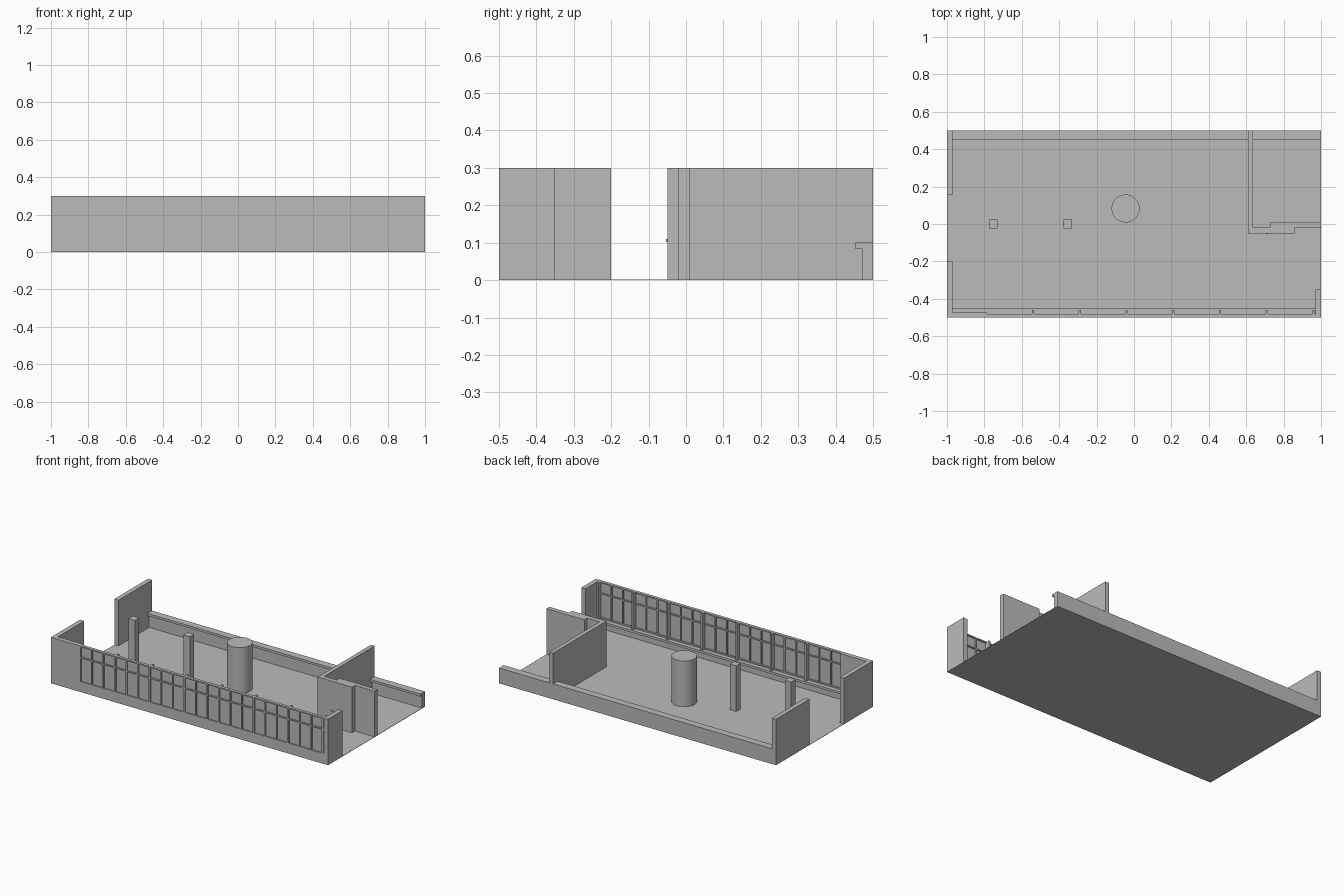
import bpy, bmesh, math
from mathutils import Matrix, Vector

if "Cube" in bpy.data.objects:
    bpy.data.objects.remove(bpy.data.objects["Cube"])

grey = bpy.data.materials.new("plain grey")
grey.diffuse_color = (0.5, 0.5, 0.5, 1)
grey.use_nodes = True
grey.node_tree.nodes["Principled BSDF"].inputs["Base Color"].default_value = grey.diffuse_color


def finish(name, bm):
    mesh = bpy.data.meshes.new(name)
    bm.to_mesh(mesh)
    bm.free()
    mesh.materials.append(grey)
    ob = bpy.data.objects.new(name, mesh)
    bpy.context.collection.objects.link(ob)
    return ob


def boxes(name, items):
    """One object from boxes given as (x0, x1, y0, y1, z0, z1)."""
    bm = bmesh.new()
    for x0, x1, y0, y1, z0, z1 in items:
        m = Matrix.Translation(Vector((x0 + x1, y0 + y1, z0 + z1)) / 2)
        m = m @ Matrix.Diagonal((x1 - x0, y1 - y0, z1 - z0, 1))
        bmesh.ops.create_cube(bm, size=1, matrix=m)
    return finish(name, bm)


H = 0.3        # wall height
T = 0.03       # wall thickness
SILL = 0.06    # front sill height
WX0, WX1 = -0.785, 0.97   # window strip

# Floor slab
boxes("floor", [(-1, 1, -0.5, 0.5, 0, 0.002)])

# Side walls and front corner pieces
boxes("left_back_wall", [(-1, -1 + T, 0.155, 0.5, 0, H)])
boxes("left_front_wall", [(-1, -1 + T, -0.5, -0.2, 0, H)])
boxes("right_front_wall", [(1 - T, 1, -0.5, -0.35, 0, H)])
boxes("front_solid_wall", [(-1 + T, WX0, -0.5, -0.47, 0, H)])

# Low back wall with overhanging ledge
boxes("back_low_wall", [(-1 + T, 1, 0.47, 0.5, 0, 0.085)])
boxes("back_ledge", [(-1 + T, 1, 0.452, 0.5, 0.085, 0.1)])

# Front wall below the windows and its inner sill
boxes("front_low_wall", [(WX0, WX1, -0.5, -0.47, 0, SILL)])
boxes("front_sill", [(-1 + T, WX1, -0.48, -0.452, SILL - 0.015, SILL)])

# Window strip: panes, rails, thin mullions and deeper posts
boxes("window_panes", [(WX0, WX1, -0.492, -0.488, SILL, H)])
boxes("window_rails", [(WX0, WX1, -0.5, -0.48, z, z + 0.008)
                       for z in (SILL, 0.22, H - 0.008)])
posts = [-0.54 + 0.25 * i for i in range(7)]
pitch = 0.25 / 3
boxes("window_mullions", [(x - 0.004, x + 0.004, -0.5, -0.48, SILL, H)
                          for x in (posts[0] + pitch * k for k in range(-2, 18))])
boxes("window_posts", [(x - 0.006, x + 0.006, -0.5, -0.46, SILL, H)
                       for x in posts])

# Partition room with two overlapping sliding panels
boxes("partition_wall", [(0.61, 0.637, -0.05, 0.5, 0, H)])
boxes("front_panel", [(0.637, 0.858, -0.05, -0.02, 0, H)])
boxes("rear_panel", [(0.727, 1, -0.02, 0.01, 0, H)])
boxes("panel_handle", [(0.705, 0.72, -0.054, -0.05, 0.102, 0.11)])

# Square columns
for i, x in enumerate((-0.752, -0.355)):
    boxes(f"square_column_{i + 1}", [(x - 0.023, x + 0.023, -0.023, 0.023, 0, H)])

# Round column
bm = bmesh.new()
bmesh.ops.create_cone(bm, cap_ends=True, segments=48, radius1=0.075, radius2=0.075,
                      depth=H, matrix=Matrix.Translation((-0.045, 0.083, H / 2)))
col = finish("round_column", bm)
bpy.context.view_layer.objects.active = col
col.select_set(True)
bpy.ops.object.shade_smooth_by_angle(angle=math.radians(35))
